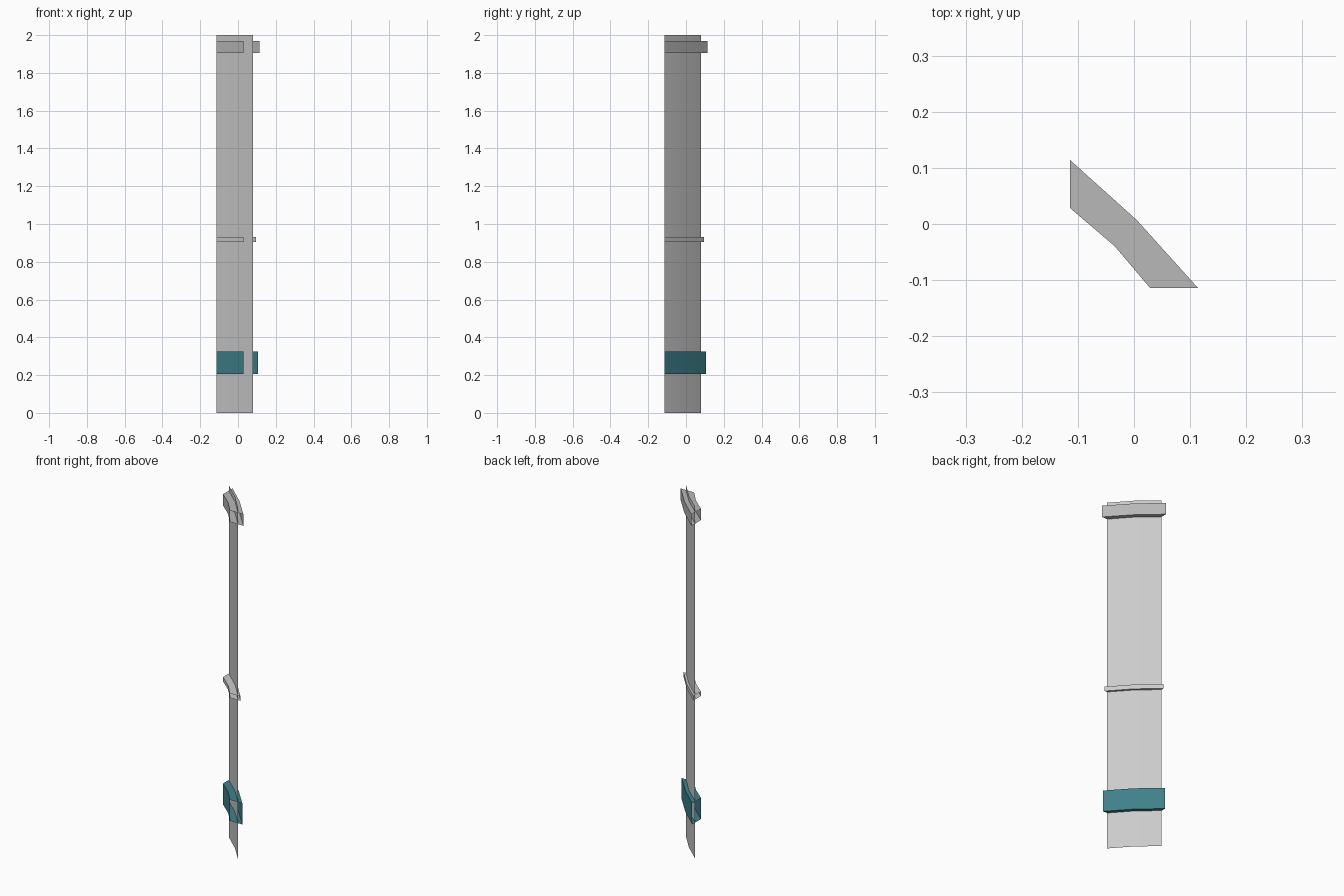
import bpy, bmesh

if "Cube" in bpy.data.objects:
    bpy.data.objects.remove(bpy.data.objects["Cube"])

EDGE = -0.114    # planes where the curved strip is cut off
INNER = 0.0285   # inner reach of every band
OUTER = 0.114    # reach of the largest band


def path(reach):
    """Shallow three-point arc whose ends reach the two cut planes."""
    t = (reach - INNER) / (OUTER - INNER)
    crease = (-0.034 + 0.039 * t, -0.040 + 0.047 * t)
    return [(EDGE, reach), crease, (reach, EDGE)]


def sweep(name, section, closed, color=None):
    """Sweep a (reach, z) section along the arc, leaving the ends open."""
    bm = bmesh.new()
    rows = [[bm.verts.new((x, y, z)) for x, y in path(r)] for r, z in section]
    count = len(rows) if closed else len(rows) - 1
    for i in range(count):
        a, b = rows[i], rows[(i + 1) % len(rows)]
        for k in range(2):
            bm.faces.new((a[k + 1], a[k], b[k], b[k + 1]))
    bm.normal_update()
    mesh = bpy.data.meshes.new(name)
    bm.to_mesh(mesh)
    bm.free()
    obj = bpy.data.objects.new(name, mesh)
    bpy.context.collection.objects.link(obj)
    if color:
        mat = bpy.data.materials.new(name + "_paint")
        mat.diffuse_color = color
        mat.use_nodes = True
        mat.node_tree.nodes["Principled BSDF"].inputs["Base Color"].default_value = mat.diffuse_color
        mesh.materials.append(mat)
    bpy.ops.object.select_all(action='DESELECT')
    obj.select_set(True)
    bpy.context.view_layer.objects.active = obj
    bpy.ops.object.shade_smooth_by_angle(angle=0.6)
    return obj


def band(name, z0, z1, reach, color=None):
    section = [(reach, z0), (reach, z1), (INNER, z1), (INNER, z0)]
    return sweep(name, section, True, color)


# Tall thin curved panel
sweep("panel", [(0.08, 0.0), (0.08, 2.0)], False)

# Bands wrapped around the panel, open at the cut ends
band("lower_band", 0.205, 0.325, 0.107, (0.05, 0.22, 0.26, 1))
band("middle_trim", 0.905, 0.93, 0.096)
band("top_band", 1.905, 1.97, OUTER, (0.48, 0.48, 0.48, 1))
